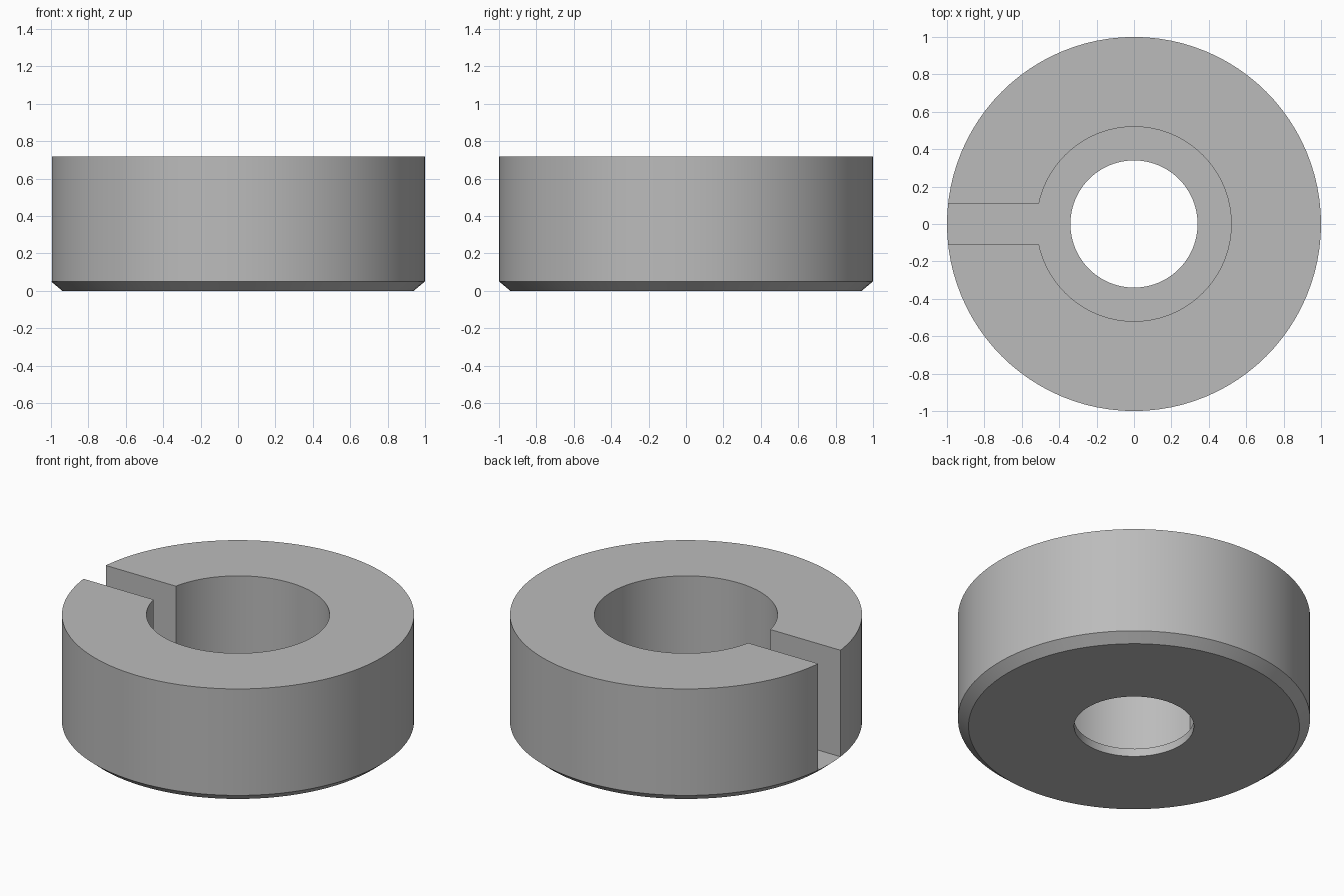
import bpy
import bmesh
import math

cube = bpy.data.objects.get("Cube")
if cube:
    bpy.data.objects.remove(cube, do_unlink=True)

SEGMENTS = 96
HEIGHT, FLOOR = 0.717, 0.05
SLOT_WIDTH = 0.22

steel = bpy.data.materials.new("plain grey")
steel.use_nodes = True
grey = (0.5, 0.5, 0.5, 1)
steel.diffuse_color = grey
steel.node_tree.nodes["Principled BSDF"].inputs["Base Color"].default_value = grey


def add_object(name, bm):
    bmesh.ops.recalc_face_normals(bm, faces=bm.faces)
    mesh = bpy.data.meshes.new(name)
    bm.to_mesh(mesh)
    bm.free()
    mesh.materials.append(steel)
    obj = bpy.data.objects.new(name, mesh)
    bpy.context.collection.objects.link(obj)
    return obj


def lathe(name, profile):
    """Spin a closed (radius, z) profile around the z axis."""
    bm = bmesh.new()
    rings = []
    for i in range(SEGMENTS):
        a = math.tau * i / SEGMENTS
        rings.append([bm.verts.new((r * math.cos(a), r * math.sin(a), z)) for r, z in profile])
    for i, ring in enumerate(rings):
        following = rings[(i + 1) % SEGMENTS]
        for j in range(len(profile)):
            k = (j + 1) % len(profile)
            bm.faces.new((ring[j], following[j], following[k], ring[k]))
    return add_object(name, bm)


# Collar: chamfered foot, wide bore and a thin floor with a smaller hole
collar = lathe("slotted_collar", [
    (0.94, 0), (1, FLOOR), (1, HEIGHT), (0.52, HEIGHT),
    (0.52, FLOOR), (0.34, FLOOR), (0.34, 0)])

# Slot cutter: opens the right wall down to the floor
bm = bmesh.new()
bmesh.ops.create_cube(bm, size=1)
bmesh.ops.scale(bm, vec=(0.8, SLOT_WIDTH, 1), verts=bm.verts)
bmesh.ops.translate(bm, vec=(-0.8, 0, FLOOR + 0.5), verts=bm.verts)
cutter = add_object("slot_cutter", bm)
cutter.hide_render = True
cutter.hide_set(True)

cut = collar.modifiers.new("slot", 'BOOLEAN')
cut.operation = 'DIFFERENCE'
cut.solver = 'EXACT'
cut.object = cutter

# Apply the cut, then drop the cutter
bpy.ops.object.select_all(action='DESELECT')
bpy.context.view_layer.objects.active = collar
collar.select_set(True)
bpy.ops.object.modifier_apply(modifier=cut.name)
bpy.data.objects.remove(cutter, do_unlink=True)
bpy.ops.object.shade_smooth_by_angle(angle=math.radians(20))
